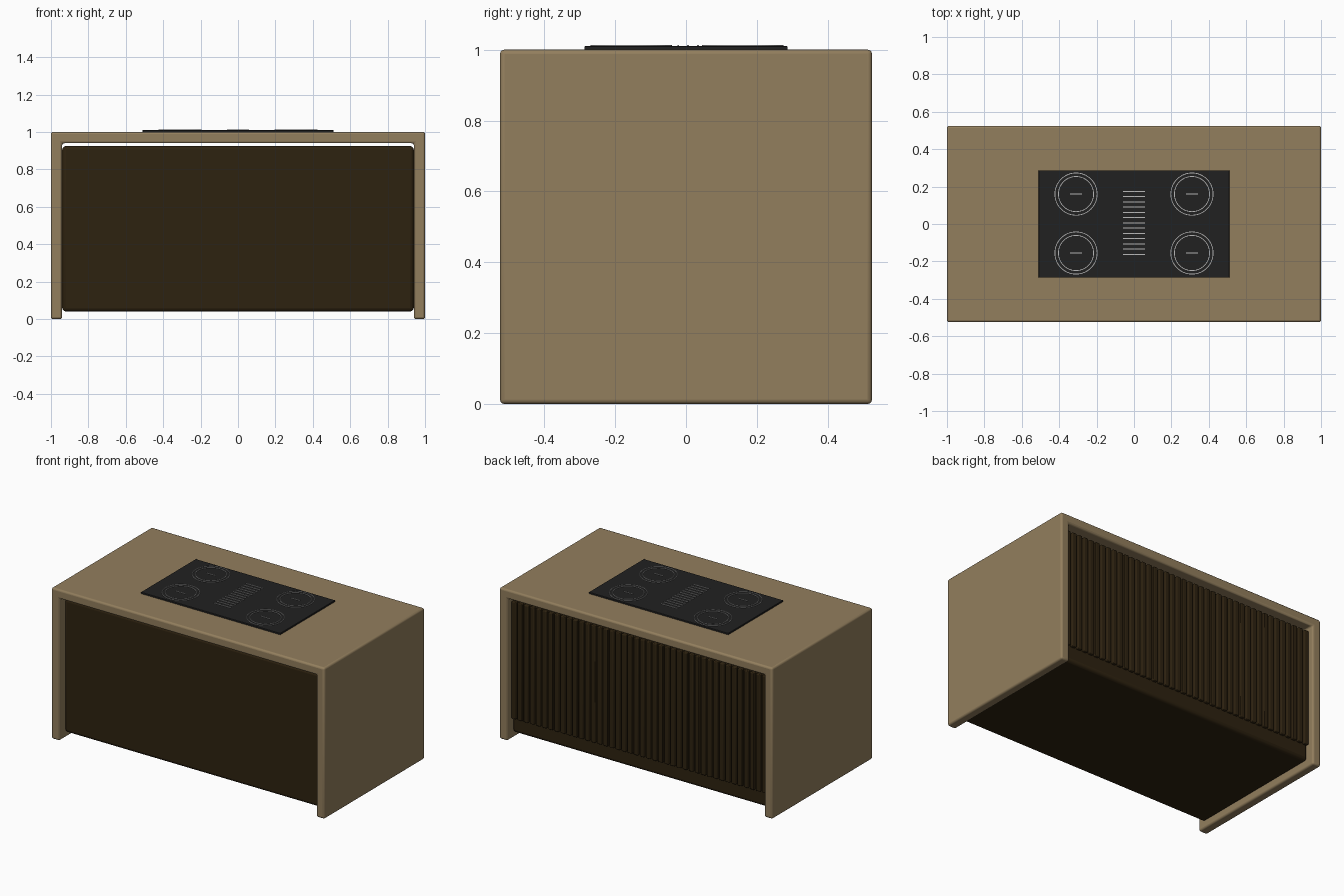
import bpy, bmesh, math
from mathutils import Matrix

old = bpy.data.objects.get("Cube")
if old:
    bpy.data.objects.remove(old, do_unlink=True)


def material(name, rgb):
    m = bpy.data.materials.new(name)
    m.use_nodes = True
    m.diffuse_color = (*rgb, 1)
    m.node_tree.nodes["Principled BSDF"].inputs["Base Color"].default_value = (*rgb, 1)
    return m


oak = material("light oak", (0.29, 0.21, 0.11))
walnut = material("dark walnut", (0.027, 0.016, 0.005))
glass = material("black glass", (0.015, 0.015, 0.015))
grey = material("marking grey", (0.5, 0.5, 0.5))


def add_box(bm, lo, hi):
    size = [b - a for a, b in zip(lo, hi)]
    mid = [(a + b) / 2 for a, b in zip(lo, hi)]
    bmesh.ops.create_cube(bm, size=1, matrix=Matrix.Translation(mid) @ Matrix.Diagonal((*size, 1)))


def finish(name, bm, mat, bevel=0):
    bmesh.ops.recalc_face_normals(bm, faces=bm.faces)
    mesh = bpy.data.meshes.new(name)
    bm.to_mesh(mesh)
    bm.free()
    mesh.materials.append(mat)
    ob = bpy.data.objects.new(name, mesh)
    bpy.context.collection.objects.link(ob)
    if bevel:
        mod = ob.modifiers.new("rounded edges", "BEVEL")
        mod.width, mod.segments = bevel, 3
        bpy.ops.object.select_all(action="DESELECT")
        ob.select_set(True)
        bpy.context.view_layer.objects.active = ob
        bpy.ops.object.shade_smooth_by_angle(angle=math.radians(35))
    return ob


def box(name, lo, hi, mat, bevel=0):
    bm = bmesh.new()
    add_box(bm, lo, hi)
    return finish(name, bm, mat, bevel)


# Worktop with waterfall sides: one arch profile extruded front to back
HALF_DEPTH, INNER = 0.525, 0.94
profile = [(-1, 0), (-1, 1), (1, 1), (1, 0), (INNER, 0), (INNER, 0.94), (-INNER, 0.94), (-INNER, 0)]
bm = bmesh.new()
arch = bm.faces.new([bm.verts.new((x, -HALF_DEPTH, z)) for x, z in profile])
ext = bmesh.ops.extrude_face_region(bm, geom=[arch])
verts = [g for g in ext["geom"] if isinstance(g, bmesh.types.BMVert)]
bmesh.ops.translate(bm, verts=verts, vec=(0, 2 * HALF_DEPTH, 0))
finish("waterfall_worktop", bm, oak, 0.012)

# Cabinet body, with a see-through gap under the worktop
FACE = 0.475
box("cabinet_body", (-INNER, -FACE, 0.04), (INNER, FACE, 0.925), walnut, 0.02)

# Vertical slats on the back
COUNT = 42
pitch = 2 * INNER / COUNT
bm = bmesh.new()
for i in range(COUNT):
    x = -INNER + (i + 0.5) * pitch
    add_box(bm, (x - pitch * 0.36, FACE - 0.01, 0.14), (x + pitch * 0.36, FACE + 0.02, 0.915))
finish("back_slats", bm, walnut, 0.005)

# Hob glass
TOP = 1.01
box("hob_glass", (-0.51, -0.287, 0.998), (0.51, 0.287, TOP), glass, 0.002)


# Burner markings: two thin rings and a centre dash each
def add_ring(bm, cx, cy, radius, width=0.004, sides=64):
    rims = []
    for r, z in ((radius - width, TOP - 0.001), (radius, TOP - 0.001),
                 (radius, TOP + 0.004), (radius - width, TOP + 0.004)):
        rims.append([bm.verts.new((cx + r * math.cos(a), cy + r * math.sin(a), z))
                     for a in (2 * math.pi * k / sides for k in range(sides))])
    for j in range(4):
        a, b = rims[j], rims[(j + 1) % 4]
        for k in range(sides):
            n = (k + 1) % sides
            bm.faces.new((a[k], a[n], b[n], b[k]))


def add_dash(bm, cx, cy, half_length, half_width=0.002):
    add_box(bm, (cx - half_length, cy - half_width, TOP - 0.001),
            (cx + half_length, cy + half_width, TOP + 0.004))


for side, cx in (("left", 0.31), ("right", -0.31)):
    for end, cy in (("back", 0.16), ("front", -0.155)):
        bm = bmesh.new()
        add_ring(bm, cx, cy, 0.115)
        add_ring(bm, cx, cy, 0.096)
        add_dash(bm, cx, cy, 0.033)
        finish(f"burner_{end}_{side}", bm, grey)

# Centre vent bars
bm = bmesh.new()
for i in range(13):
    add_dash(bm, 0, 0.174 - i * 0.028, 0.06, 0.0025)
finish("vent_bars", bm, grey)
